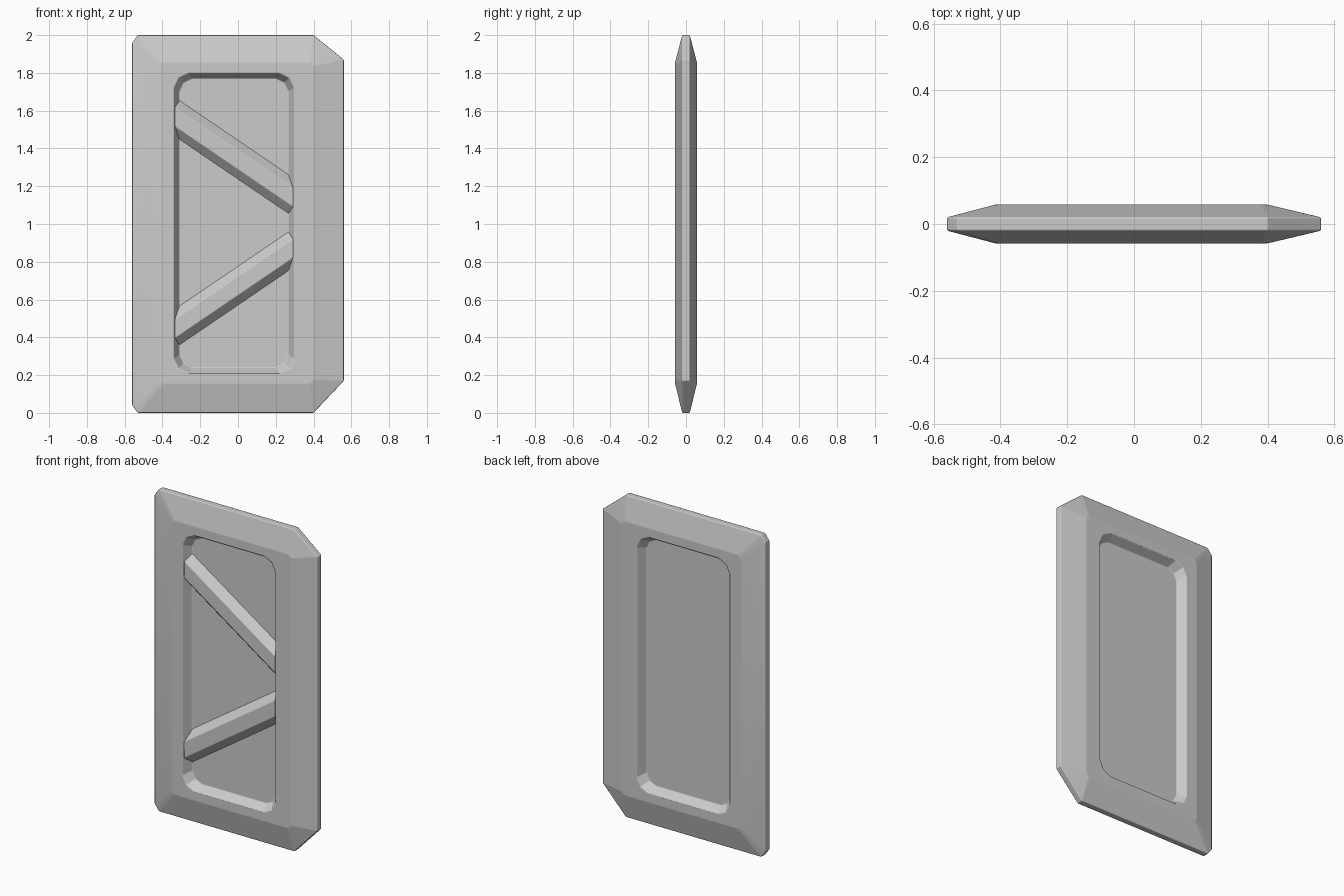
import bpy
import bmesh

if "Cube" in bpy.data.objects:
    bpy.data.objects.remove(bpy.data.objects["Cube"], do_unlink=True)

# Single painted-metal colour
grey = bpy.data.materials.new("light grey")
grey.use_nodes = True
grey.diffuse_color = (0.6, 0.6, 0.6, 1)
grey.node_tree.nodes["Principled BSDF"].inputs["Base Color"].default_value = (0.6, 0.6, 0.6, 1)

LEFT, RIGHT = -0.56, 0.56
HEIGHT = 2.0
FACE_Y, RIM_Y, FLOOR_Y = 0.058, 0.02, 0.005


def outline(x0, x1, z0, z1, cuts, bulge=0.0):
    """Rectangle with each corner cut by (cx, cz); bulge rounds the cut."""
    points = []
    corners = [(x0, z0, 1, 1), (x1, z0, -1, 1), (x1, z1, -1, -1), (x0, z1, 1, -1)]
    for i, ((x, z, sx, sz), (cx, cz)) in enumerate(zip(corners, cuts)):
        on_side = (x, z + sz * cz)
        on_level = (x + sx * cx, z)
        mid = (x + sx * cx * (1 - bulge) / 2, z + sz * cz * (1 - bulge) / 2)
        trio = [on_side, mid, on_level]
        points += trio if i % 2 == 0 else trio[::-1]
    return points


def loft(name, rings, bevel):
    """Skin a list of (outline, y) rings and cap both ends."""
    bm = bmesh.new()
    loops = [[bm.verts.new((x, y, z)) for x, z in pts] for pts, y in rings]
    for a, b in zip(loops, loops[1:]):
        n = len(a)
        for i in range(n):
            j = (i + 1) % n
            bm.faces.new((a[i], a[j], b[j], b[i]))
    bm.faces.new(loops[0])
    bm.faces.new(loops[-1])
    bmesh.ops.recalc_face_normals(bm, faces=bm.faces)
    mesh = bpy.data.meshes.new(name)
    bm.to_mesh(mesh)
    bm.free()
    mesh.materials.append(grey)
    obj = bpy.data.objects.new(name, mesh)
    bpy.context.collection.objects.link(obj)
    for poly in mesh.polygons:
        poly.use_smooth = True
    # Narrow softened edges, flat faces kept flat
    mod = obj.modifiers.new("soft_edges", "BEVEL")
    mod.width = bevel
    mod.segments = 2
    mod.limit_method = "ANGLE"
    mod.angle_limit = 0.15
    mod.harden_normals = True
    return obj


# Door leaf: chamfered rim, raised frame and a recessed panel on both sides
rim = outline(LEFT, RIGHT, 0, HEIGHT, [(0.03, 0.04), (0.16, 0.17), (0.16, 0.13), (0.03, 0.04)])
frame = outline(-0.415, 0.4, 0.155, 1.855, [(0.02, 0.02)] * 4, 0.3)
opening = outline(-0.34, 0.297, 0.21, 1.8, [(0.08, 0.08)] * 4, 0.35)
floor = outline(-0.311, 0.268, 0.239, 1.771, [(0.068, 0.068)] * 4, 0.35)
half = [(floor, FLOOR_Y), (opening, FACE_Y), (frame, FACE_Y), (rim, RIM_Y)]
loft("door_panel", [(p, -y) for p, y in half] + [(p, y) for p, y in half[::-1]], 0.005)


# Diagonal braces: bevelled bars running between the recess walls
def bar_section(x0, x1, half_height, flip):
    middle = HEIGHT / 2 + 0.007
    points = []
    for x, side in ((x0, -1), (x1, -1), (x1, 1), (x0, 1)):
        z = 0.66 + 0.68 * (x + 0.02) + side * half_height
        points.append((x, 2 * middle - z if flip else z))
    return points


for name, flip in (("lower_brace", False), ("upper_brace", True)):
    base = bar_section(-0.311, 0.268, 0.106, flip)
    top = bar_section(-0.336, 0.293, 0.05, flip)
    loft(name, [(base, -FLOOR_Y + 0.003), (top, -0.052)], 0.004)
